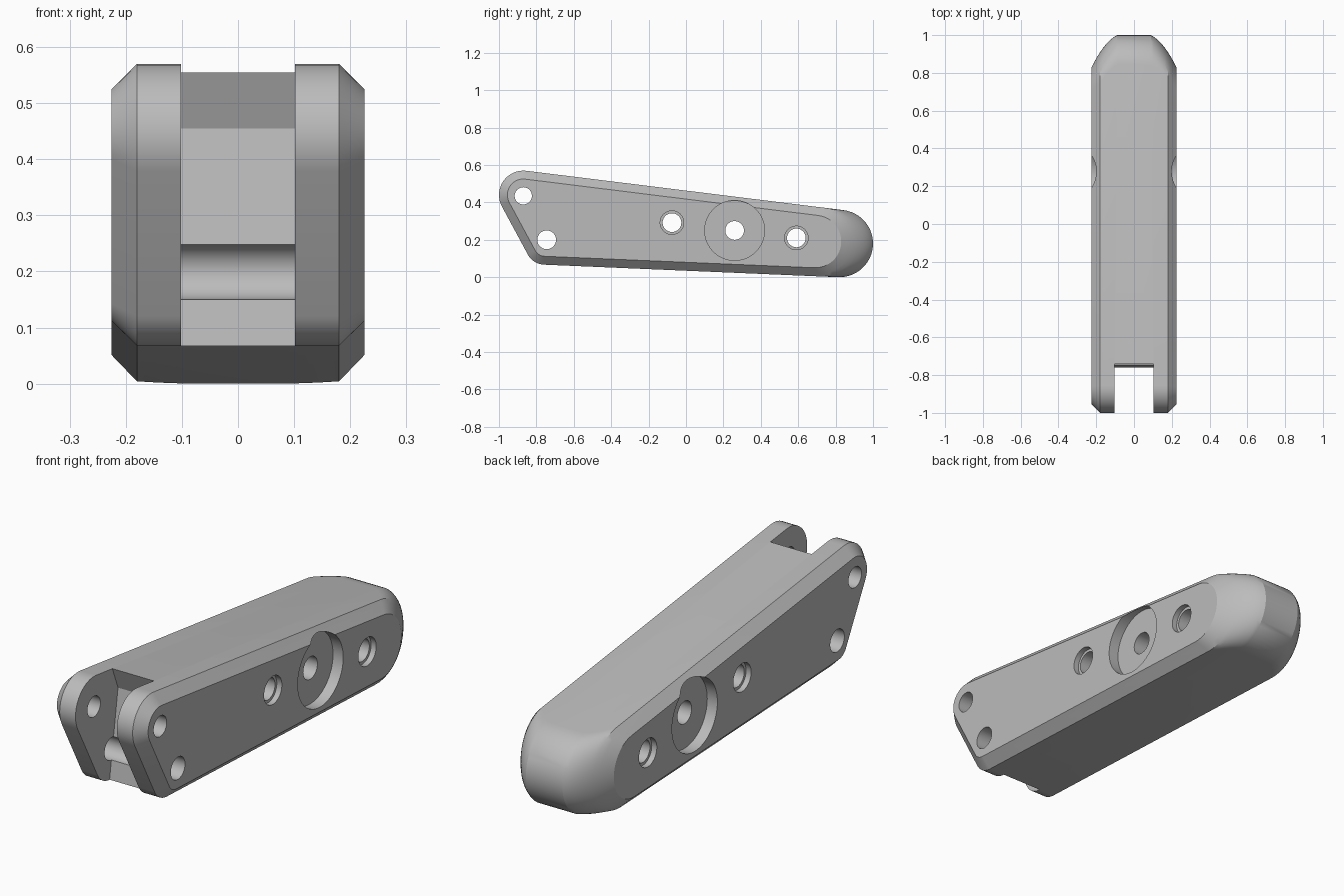
import bpy, bmesh, math
from mathutils import Vector

cube = bpy.data.objects.get("Cube")
if cube:
    bpy.data.objects.remove(cube, do_unlink=True)

grey = bpy.data.materials.new("plain grey")
grey.use_nodes = True
grey.diffuse_color = (0.5, 0.5, 0.5, 1)
grey.node_tree.nodes["Principled BSDF"].inputs["Base Color"].default_value = (0.5, 0.5, 0.5, 1)

HALF, CHAMFER = 0.225, 0.045
NOSE_FLAT, NOSE_DEPTH = 0.09, 0.17

# Side outline: three rounded corners (y, z, radius) joined by tangent lines
LOWER = (-0.755, 0.17, 0.103)
TAIL = (0.82, 0.18, 0.18)
UPPER = (-0.87, 0.44, 0.13)
CORNERS = [LOWER, TAIL, UPPER]


def tangent_angle(a, b):
    dy, dz = b[0] - a[0], b[1] - a[1]
    return math.atan2(dz, dy) - math.acos((a[2] - b[2]) / math.hypot(dy, dz))


ANGLES = [tangent_angle(CORNERS[i], CORNERS[(i + 1) % 3]) for i in range(3)]


def direction(angle):
    return Vector((math.cos(angle), math.sin(angle)))


def outline(x):
    """Side outline at distance x from the middle, with chamfer and nose taper."""
    inset = max(0, x - (HALF - CHAMFER))
    t = max(0, (x - NOSE_FLAT) / (HALF - NOSE_FLAT))
    back = max(0, NOSE_DEPTH * (0.4 * t + 0.6 * t * t) - inset)
    # slide the tail corner along the top and bottom faces, keeping it tangent
    low, top = direction(ANGLES[0]), direction(ANGLES[1])
    rise = (top.x - low.x) / (top.y - low.y)
    grow = top.x - top.y * rise
    s = back / (1 - grow)
    tail = (TAIL[0] - s, TAIL[1] + s * rise, TAIL[2] + s * grow)
    points = []
    for i, (y, z, r) in enumerate([LOWER, tail, UPPER]):
        start, end = ANGLES[i - 1], ANGLES[i]
        sweep = (end - start) % (2 * math.pi)
        steps = 24 if i == 1 else 14
        for k in range(steps + 1):
            p = Vector((y, z)) + (r - inset) * direction(start + sweep * k / steps)
            points.append(p)
    return points


def loft(name, sections):
    """Join a list of (x, outline) sections into a closed solid."""
    bm = bmesh.new()
    rings = [[bm.verts.new((x, p[0], p[1])) for p in pts] for x, pts in sections]
    for a, b in zip(rings, rings[1:]):
        for i in range(len(a)):
            j = (i + 1) % len(a)
            bm.faces.new((a[i], a[j], b[j], b[i]))
    bm.faces.new(rings[0][::-1])
    bm.faces.new(rings[-1])
    bmesh.ops.recalc_face_normals(bm, faces=bm.faces)
    mesh = bpy.data.meshes.new(name)
    bm.to_mesh(mesh)
    bm.free()
    mesh.materials.append(grey)
    obj = bpy.data.objects.new(name, mesh)
    bpy.context.collection.objects.link(obj)
    return obj


def cut(target, cutter):
    bpy.context.view_layer.objects.active = target
    mod = target.modifiers.new("cut", 'BOOLEAN')
    mod.operation, mod.solver, mod.object = 'DIFFERENCE', 'EXACT', cutter
    bpy.ops.object.modifier_apply(modifier=mod.name)
    bpy.data.objects.remove(cutter, do_unlink=True)


def bore(target, y, z, r, x0, x1, sides=48):
    ring = [Vector((y, z)) + r * direction(2 * math.pi * k / sides) for k in range(sides)]
    cut(target, loft("bore_cutter", [(x0, ring), (x1, ring)]))


# Main body
half_steps = [NOSE_FLAT + (HALF - NOSE_FLAT) * i / 9 for i in range(10)]
stations = [-x for x in reversed(half_steps)] + half_steps
body = loft("handle_body", [(x, outline(abs(x))) for x in stations])

# Slot between the two front arms, with an undercut back wall
slot = [(-1.3, -0.15), (-0.793, -0.15), (-0.70, 0.455), (-0.78, 0.655), (-1.3, 0.655)]
cut(body, loft("slot_cutter", [(-0.102, slot), (0.102, slot)]))

# Through holes
for y, z, r in [(-0.87, 0.435, 0.046), (-0.745, 0.2, 0.05), (-0.075, 0.292, 0.05),
                (0.26, 0.25, 0.05), (0.59, 0.21, 0.05)]:
    bore(body, y, z, r, -0.4, 0.4)

# Shallow recesses around the rear holes, on both sides
for y, z, r, depth in [(-0.075, 0.292, 0.063, 0.025), (0.26, 0.25, 0.16, 0.05),
                       (0.59, 0.21, 0.063, 0.025)]:
    for side in (-1, 1):
        bore(body, y, z, r, side * (HALF - depth), side * 0.4, 64)

bpy.ops.object.select_all(action='DESELECT')
body.select_set(True)
bpy.context.view_layer.objects.active = body
bpy.ops.object.shade_smooth_by_angle(angle=math.radians(25))
